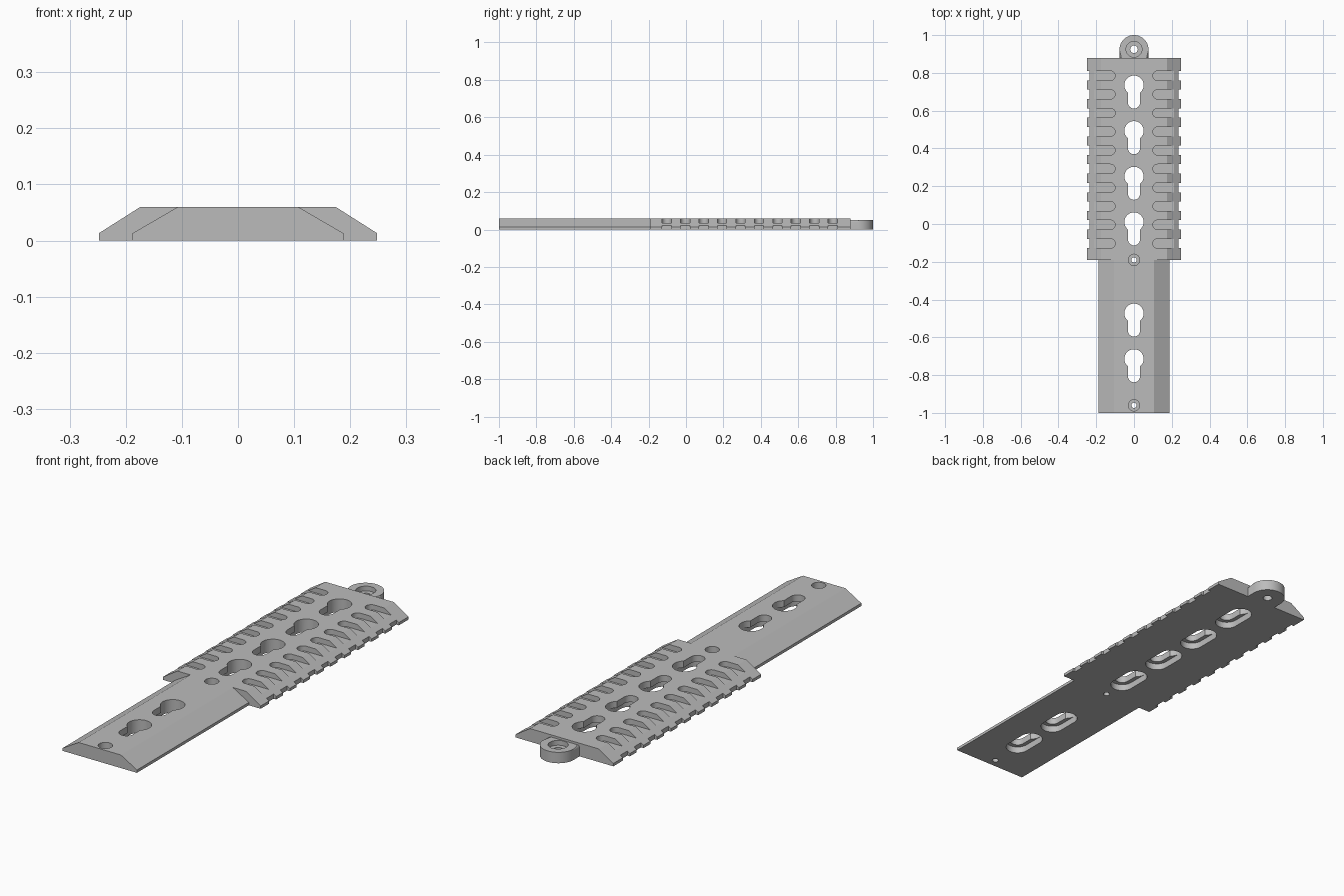
import bpy, bmesh
from math import pi, sin, cos, asin, radians

cube = bpy.data.objects.get("Cube")
if cube:
    bpy.data.objects.remove(cube, do_unlink=True)

grey = bpy.data.materials.new("plain grey")
grey.use_nodes = True
colour = (0.5, 0.5, 0.5, 1)
grey.diffuse_color = colour
grey.node_tree.nodes["Principled BSDF"].inputs["Base Color"].default_value = colour

HEIGHT = 0.06
LIP = 0.013


def arc(cx, cy, r, a0, a1, n=24):
    return [(cx + r * cos(a0 + (a1 - a0) * i / n),
             cy + r * sin(a0 + (a1 - a0) * i / n)) for i in range(n + 1)]


def circle(y, r):
    return arc(0, y, r, 0, 2 * pi, 32)[:-1]


def prism(bm, pts, lo, hi, along="z"):
    """Extrude a 2D outline along z (outline in xy) or y (outline in xz)."""
    def put(p, d):
        return (p[0], p[1], d) if along == "z" else (p[0], d, p[1])
    a = [bm.verts.new(put(p, lo)) for p in pts]
    b = [bm.verts.new(put(p, hi)) for p in pts]
    bm.faces.new(a)
    bm.faces.new(b)
    n = len(pts)
    for i in range(n):
        j = (i + 1) % n
        bm.faces.new((a[i], a[j], b[j], b[i]))


def make(name, bm):
    bmesh.ops.recalc_face_normals(bm, faces=bm.faces)
    mesh = bpy.data.meshes.new(name)
    bm.to_mesh(mesh)
    bm.free()
    mesh.materials.append(grey)
    ob = bpy.data.objects.new(name, mesh)
    bpy.context.collection.objects.link(ob)
    return ob


def carve(ob, prisms):
    """Subtract a set of separate prisms from an object."""
    bm = bmesh.new()
    for p in prisms:
        prism(bm, *p)
    cutter = make("cutter", bm)
    cutter.hide_render = True
    bpy.context.view_layer.objects.active = ob
    mod = ob.modifiers.new("cut", "BOOLEAN")
    mod.operation = "DIFFERENCE"
    mod.solver = "EXACT"
    mod.object = cutter
    bpy.ops.object.modifier_apply(modifier=mod.name)
    bpy.data.objects.remove(cutter, do_unlink=True)


def finish(ob):
    bpy.ops.object.select_all(action="DESELECT")
    ob.select_set(True)
    bpy.context.view_layer.objects.active = ob
    bpy.ops.object.shade_smooth_by_angle(angle=radians(25))


def mirrored(pts):
    return [pts, [(-x, v) for x, v in pts]]


# Rail body: chamfered bar, trimmed narrower along its front part
bm = bmesh.new()
half = [(0.248, 0), (0.248, LIP), (0.174, HEIGHT)]
prism(bm, half + [(-x, z) for x, z in reversed(half)], -1, 0.88, "y")
body = make("rail_body", bm)
trim = [(0.188, -0.1), (0.188, LIP), (0.04, 0.099), (0.4, 0.099), (0.4, -0.1)]
carve(body, [(p, -1.1, -0.19, "y") for p in mirrored(trim)])

# Grip slots and edge notches on both sides
rows = [0.785 - 0.0987 * i for i in range(10)]
w = 0.025
slots, notches = [], []
for y in rows:
    slot = arc(0.125, y, w, pi / 2, 3 * pi / 2, 16) + [(0.3, y - w), (0.3, y + w)]
    notch = [(0.235, y - w), (0.3, y - w), (0.3, y + w), (0.235, y + w)]
    slots += [(p, 0.036, 0.1) for p in mirrored(slot)]
    notches += [(p, -0.1, 0.03) for p in mirrored(notch)]
carve(body, slots)
carve(body, notches)

# Keyholes through the top, with a wider channel underneath
R, r, drop = 0.051, 0.032, 0.092
keys, channels = [], []
for i in (0, 1, 2, 3, 5, 6):
    y = 0.735 - 0.2415 * i
    a = asin(r / R)
    keys.append((arc(0, y, R, -pi / 2 + a, 3 * pi / 2 - a, 32)
                 + arc(0, y - drop, r, pi, 2 * pi, 16), -0.1, 0.1))
    channels.append((arc(0, y, R, 0, pi) + arc(0, y - drop, R, pi, 2 * pi), -0.1, 0.03))
carve(body, keys)
carve(body, channels)

# Counterbored screw holes
screws = (-0.19, -0.96)
carve(body, [(circle(y, 0.03), 0.03, 0.1) for y in screws])
carve(body, [(circle(y, 0.014), -0.1, 0.1) for y in screws])
finish(body)

# Rear mounting tab with rounded upper rim
bm = bmesh.new()
prism(bm, [(0.077, 0.88)] + arc(0, 0.923, 0.077, 0, pi, 32) + [(-0.077, 0.88)], 0, 0.05)
rim = [e for e in bm.edges if all(v.co.z > 0.049 for v in e.verts)
       and any(v.co.y > 0.881 for v in e.verts)]
bmesh.ops.bevel(bm, geom=rim, offset=0.01, segments=3, profile=0.5, affect="EDGES")
tab = make("mounting_tab", bm)
carve(tab, [(circle(0.925, 0.042), 0.028, 0.1)])
carve(tab, [(circle(0.925, 0.02), -0.1, 0.1)])
finish(tab)
